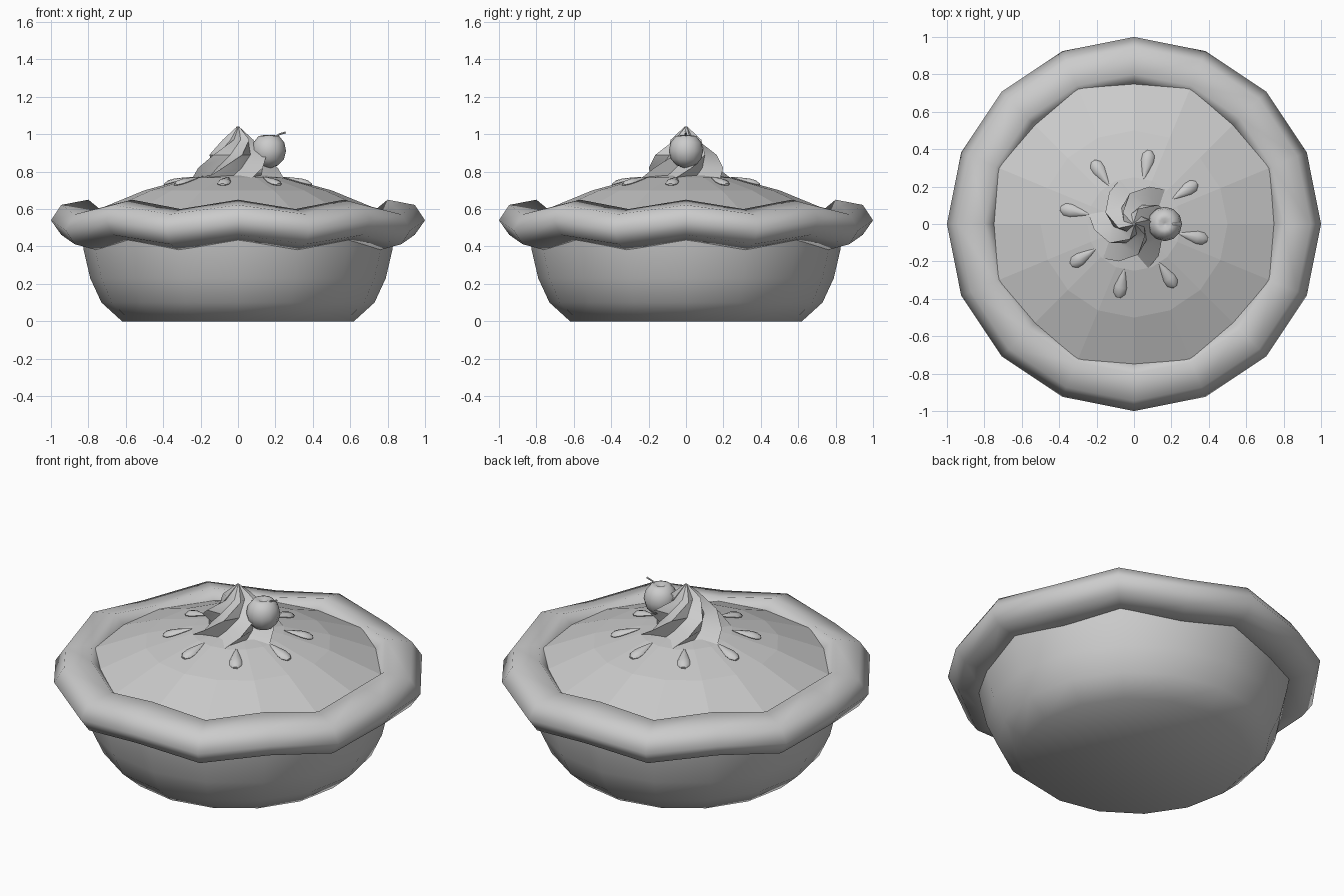
import bpy, bmesh, math
from mathutils import Vector, Matrix

if "Cube" in bpy.data.objects:
    bpy.data.objects.remove(bpy.data.objects["Cube"])


def make(name, verts, faces, smooth=None):
    me = bpy.data.meshes.new(name)
    me.from_pydata(verts, [], faces)
    bm = bmesh.new()
    bm.from_mesh(me)
    bmesh.ops.recalc_face_normals(bm, faces=bm.faces)
    bm.to_mesh(me)
    bm.free()
    ob = bpy.data.objects.new(name, me)
    bpy.context.collection.objects.link(ob)
    bpy.ops.object.select_all(action='DESELECT')
    ob.select_set(True)
    bpy.context.view_layer.objects.active = ob
    if smooth:
        bpy.ops.object.shade_smooth_by_angle(angle=math.radians(smooth))
    return ob


def skin(rings, closed=False, cap_start=False, cap_end=False):
    """Join equally sized rings of points with quads."""
    n, m = len(rings[0]), len(rings)
    verts = [p for r in rings for p in r]
    faces = []
    for i in range(m if closed else m - 1):
        j = (i + 1) % m
        for k in range(n):
            l = (k + 1) % n
            faces.append((i * n + k, i * n + l, j * n + l, j * n + k))
    if cap_start:
        faces.append(tuple(range(n)))
    if cap_end:
        faces.append(tuple(range((m - 1) * n, m * n)))
    return verts, faces


def ring(r, z, n=16, wave=0.0):
    return [(r * math.cos(k * math.tau / n), r * math.sin(k * math.tau / n),
             z + wave * (1 if k % 2 == 0 else -1)) for k in range(n)]


# Dish
dish = [(0.62, 0), (0.73, 0.1), (0.79, 0.23), (0.825, 0.38), (0.84, 0.48)]
make("dish", *skin([ring(r, z) for r, z in dish], cap_start=True), smooth=50)

# Wavy crust rim
crust = [(1.0, 0.515), (0.945, 0.597), (0.80, 0.625), (0.745, 0.57),
         (0.745, 0.47), (0.805, 0.402), (0.945, 0.437)]
make("crust_rim", *skin([ring(r, z, wave=0.025) for r, z in crust], closed=True), smooth=80)

# Faceted filling dome
dome = [(0.78, 0.585), (0.5, 0.70), (0.25, 0.768), (0.08, 0.79)]
make("filling", *skin([ring(r, z) for r, z in dome], cap_end=True))

# Twisted cream swirl with star section
layers = [(0.26, 0.755, -136), (0.215, 0.82, -112), (0.165, 0.89, -82),
          (0.085, 0.97, -45), (0.008, 1.04, -15)]
rings = []
for r, z, a in layers:
    pts = []
    for k in range(12):
        t = math.radians(a + k * 30)
        q = r if k % 2 == 0 else r * 0.66
        pts.append((q * math.cos(t), q * math.sin(t), z))
    rings.append(pts)
make("cream_swirl", *skin(rings, cap_start=True, cap_end=True), smooth=35)

# Cherry, dimpled on top
cherry = [(0.012, -0.09), (0.05, -0.076), (0.08, -0.045), (0.092, 0), (0.083, 0.045),
          (0.055, 0.08), (0.03, 0.085), (0.006, 0.07)]
ob = make("cherry", *skin([ring(r, z, 12) for r, z in cherry], cap_start=True, cap_end=True), smooth=60)
ob.location = (0.165, 0, 0.91)

# Cherry stem
path = [(0.175, 0.97), (0.20, 0.985), (0.222, 1.0), (0.255, 1.01)]
rings = []
for i, (x, z) in enumerate(path):
    a, b = path[max(i - 1, 0)], path[min(i + 1, 3)]
    d = Vector((b[0] - a[0], 0, b[1] - a[1])).normalized()
    s = Vector((-d.z, 0, d.x))
    rings.append([tuple(Vector((x, 0, z)) + 0.005 * (math.cos(t) * s + math.sin(t) * Vector((0, 1, 0))))
                  for t in (k * math.tau / 6 for k in range(6))])
make("cherry_stem", *skin(rings, cap_start=True, cap_end=True), smooth=60)

# Teardrop seeds lying on the filling, points inward
drop = [(-0.08, 0.003), (-0.04, 0.017), (0.02, 0.034), (0.055, 0.033), (0.078, 0.014)]
for i in range(8):
    rings = [[(x, w * math.cos(t), 0.55 * w * math.sin(t))
              for t in (k * math.tau / 8 for k in range(8))] for x, w in drop]
    ob = make(f"seed_{i + 1}", *skin(rings, cap_start=True, cap_end=True), smooth=45)
    ob.matrix_world = (Matrix.Rotation(math.radians(-12 + 45 * i), 4, 'Z')
                       @ Matrix.Translation((0.325, 0, 0.75))
                       @ Matrix.Rotation(math.atan(0.27), 4, 'Y'))
